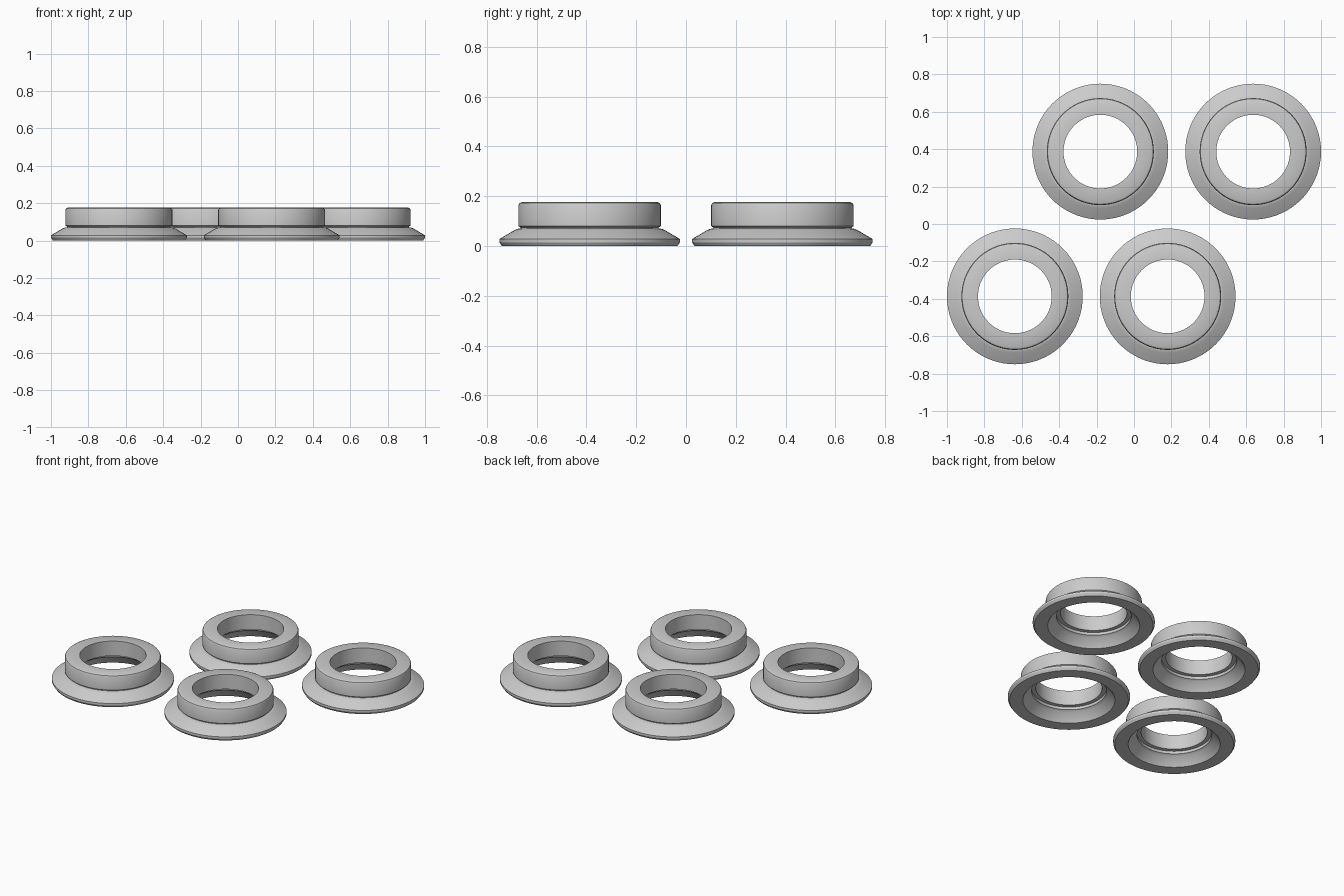
import bpy, math

if "Cube" in bpy.data.objects:
    bpy.data.objects.remove(bpy.data.objects["Cube"])

SEGMENTS = 72
metal = bpy.data.materials.new("light_grey")
metal.diffuse_color = (0.6, 0.6, 0.6, 1)
metal.use_nodes = True
metal.node_tree.nodes["Principled BSDF"].inputs["Base Color"].default_value = metal.diffuse_color

# Closed (radius, height) cross-section of one flanged ring
PROFILE = [
    (0.274, 0.0), (0.353, 0.0), (0.363, 0.015), (0.363, 0.028),   # flange foot and rim
    (0.302, 0.064), (0.290, 0.069), (0.277, 0.071),               # sloped flange top
    (0.277, 0.074), (0.286, 0.080), (0.286, 0.164),               # undercut and collar
    (0.282, 0.172), (0.272, 0.177),                               # rounded collar lip
    (0.197, 0.177), (0.197, 0.080),                               # bore
    (0.222, 0.080), (0.222, 0.062), (0.236, 0.055),               # step under the bore
]


def flanged_ring(name, x, y):
    n = len(PROFILE)
    verts, faces = [], []
    for i in range(SEGMENTS):
        a = 2 * math.pi * i / SEGMENTS
        verts += [(r * math.cos(a), r * math.sin(a), z) for r, z in PROFILE]
        j = (i + 1) % SEGMENTS
        for k in range(n):
            m = (k + 1) % n
            faces.append((i * n + k, j * n + k, j * n + m, i * n + m))
    mesh = bpy.data.meshes.new(name)
    mesh.from_pydata(verts, [], faces)
    mesh.materials.append(metal)
    ring = bpy.data.objects.new(name, mesh)
    ring.location = (x, y, 0)
    bpy.context.collection.objects.link(ring)
    bpy.ops.object.select_all(action='DESELECT')
    ring.select_set(True)
    bpy.context.view_layer.objects.active = ring
    bpy.ops.object.shade_smooth_by_angle(angle=math.radians(30))


# Two staggered rows of two rings
for row, side in (("front", -1), ("back", 1)):
    flanged_ring(row + "_outer_ring", side * 0.637, side * 0.387)
    flanged_ring(row + "_inner_ring", side * -0.180, side * 0.387)
